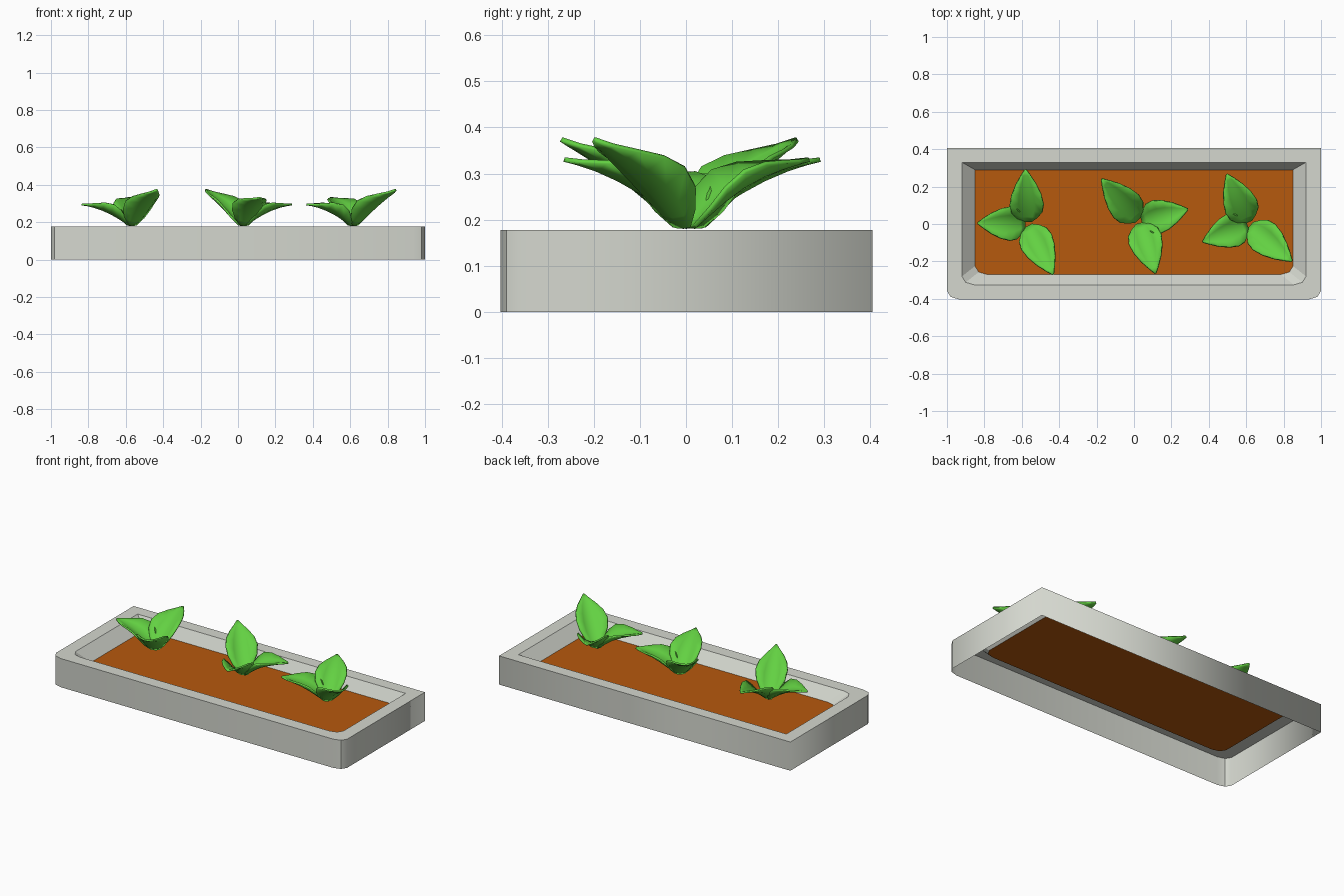
import bpy, bmesh, math
from mathutils import Vector, Matrix

if "Cube" in bpy.data.objects:
    bpy.data.objects.remove(bpy.data.objects["Cube"])


def material(name, rgb):
    m = bpy.data.materials.new(name)
    m.diffuse_color = (*rgb, 1)
    m.use_nodes = True
    m.node_tree.nodes["Principled BSDF"].inputs["Base Color"].default_value = m.diffuse_color
    return m


STONE = material("pale stone", (0.66, 0.68, 0.62))
SOIL = material("orange soil", (0.47, 0.10, 0.004))
LEAF = material("leaf green", (0.125, 0.64, 0.055))


def make_object(name, bm, mat):
    mesh = bpy.data.meshes.new(name)
    bm.to_mesh(mesh)
    bm.free()
    mesh.materials.append(mat)
    ob = bpy.data.objects.new(name, mesh)
    bpy.context.collection.objects.link(ob)
    return ob


def outline(bm, hw, back, front, z):
    """Rectangle with square back corners and rounded front corners."""
    right = [(hw, back), (hw, front + 0.045), (hw - 0.02, front + 0.013), (hw - 0.065, front)]
    pts = right + [(-x, y) for x, y in reversed(right)]
    return [bm.verts.new((x, y, z)) for x, y in pts]


# tray: open-bottomed shell with outer wall, flat rim and sloped inside
bm = bmesh.new()
rings = [outline(bm, 1.0, 0.405, -0.403, 0), outline(bm, 1.0, 0.405, -0.403, 0.178),
         outline(bm, 0.92, 0.33, -0.325, 0.178), outline(bm, 0.85, 0.29, -0.27, 0.11)]
for k in range(3):
    a, b = rings[k], rings[k + 1]
    n = len(a)
    for i in range(n):
        j = (i + 1) % n
        f = bm.faces.new((a[j], a[i], b[i], b[j]))
        f.smooth = k == 0
bm.normal_update()
for e in bm.edges:  # keep horizontal edges and the front corner crease sharp
    up = abs(e.verts[0].co.z - e.verts[1].co.z) > 0.1
    crease = abs(abs(e.verts[0].co.x) - 0.98) < 0.001
    e.smooth = up and not crease
make_object("tray", bm, STONE)

# soil
bm = bmesh.new()
f = bm.faces.new(outline(bm, 0.85, 0.29, -0.27, 0.11))
f.normal_update()
if f.normal.z < 0:
    f.normal_flip()
make_object("soil", bm, SOIL)

# leaves: fraction along the length, half width
WIDTHS = [(0, 0.022), (0.1, 0.055), (0.22, 0.078), (0.38, 0.086), (0.56, 0.075),
          (0.74, 0.051), (0.89, 0.024), (1, 0.003)]
ACROSS = [-1, -0.5, 0, 0.5, 1]


def add_leaf(bm, centre, angle, length, rise, droop):
    """Cupped pointed leaf that climbs outward and flattens by droop."""
    turn = Matrix.Translation(centre) @ Matrix.Rotation(math.radians(angle), 4, 'Z')
    rows = []
    for t, w in WIDTHS:
        z = rise * (t * (1 + droop) - droop * t * t)
        cup = 6.0 * w * w
        rows.append([bm.verts.new(turn @ Vector((0.01 + t * (length - 0.01) - cup * s * s * 0.4,
                                                 s * w, z + cup * s * s))) for s in ACROSS])
    for a, b in zip(rows, rows[1:]):
        for i in range(len(ACROSS) - 1):
            bm.faces.new((a[i], b[i], b[i + 1], a[i + 1])).smooth = True


# plants: three leaves each, same plant turned to three headings
PLANTS = [("left_plant", -0.57, 0.0, -63), ("middle_plant", 0.03, 0.015, 132),
          ("right_plant", 0.615, 0.0, -41)]
for name, x, y, heading in PLANTS:
    bm = bmesh.new()
    c = Vector((x, y, 0.188))
    add_leaf(bm, c, heading, 0.30, 0.19, 0.25)
    add_leaf(bm, c, heading + 155, 0.29, 0.147, 0.6)
    add_leaf(bm, c, heading + 242, 0.265, 0.112, 0.75)
    ob = make_object(name, bm, LEAF)
    solid = ob.modifiers.new("thickness", 'SOLIDIFY')
    solid.thickness = 0.01
    solid.offset = -1
